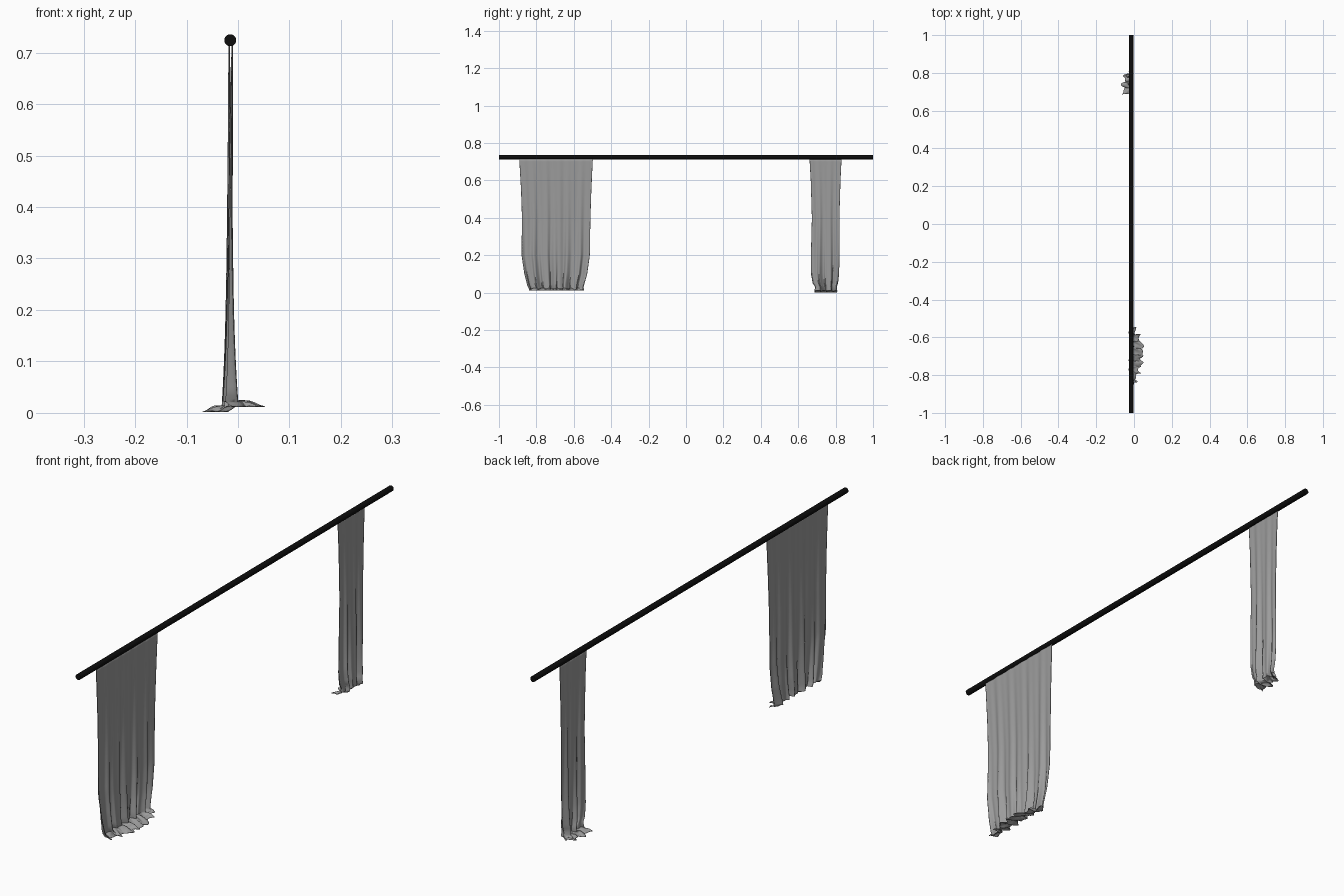
import bpy, bmesh, math

if "Cube" in bpy.data.objects:
    bpy.data.objects.remove(bpy.data.objects["Cube"])

def material(name, value):
    m = bpy.data.materials.new(name)
    m.diffuse_color = (value, value, value, 1)
    m.use_nodes = True
    m.node_tree.nodes["Principled BSDF"].inputs["Base Color"].default_value = m.diffuse_color
    return m

black = material("black metal", 0.004)
grey = material("grey cloth", 0.33)

ROD_X, ROD_Z, ROD_R = -0.015, 0.724, 0.0115

# Rod with flat ends
bpy.ops.mesh.primitive_cylinder_add(vertices=32, radius=ROD_R, depth=2,
                                    location=(ROD_X, 0, ROD_Z), rotation=(math.pi / 2, 0, 0))
rod = bpy.context.object
rod.name = "curtain_rod"
rod.data.materials.append(black)
bpy.ops.object.shade_smooth_by_angle(angle=math.radians(40))

def interp(profile, z):
    """Left and right edge of the cloth at height z; profile runs downward."""
    for (z0, a0, b0), (z1, a1, b1) in zip(profile, profile[1:]):
        if z >= z1:
            k = (z0 - z) / (z0 - z1)
            k = max(0, min(1, k))
            return a0 + (a1 - a0) * k, b0 + (b1 - b0) * k
    return profile[-1][1:]

def curtain(name, profile, top_x, mid_x, floor, side, reach, folds, phase, cols):
    """Hanging sheet that gathers downward and spills over the floor toward side."""
    bm = bmesh.new()
    drop_rows, spill_rows = 48, 10
    grid = []
    for r in range(drop_rows + spill_rows + 1):
        s = max(0, (r - drop_rows) / spill_rows)       # progress along the spill
        t = min(1, r / drop_rows)                      # progress down the drop
        t = 1 - (1 - t) ** 1.3
        row = []
        for c in range(cols + 1):
            u = c / cols
            z = 0.72 + (floor + 0.012 - 0.72) * t
            a, b = interp(profile, z)
            ang = 2 * math.pi * folds * u + phase
            # folds are shallow at the rod and deep near the hem
            amp = 0.0008 + 0.006 * t + 0.008 * t ** 6
            wave = 0.6 * math.sin(ang + 0.8 * t) + 0.4 * math.sin(1.73 * ang + 2 - 1.5 * t)
            x = top_x + (mid_x - top_x) * min(1, t * 2) + amp * wave
            y = a + (b - a) * u + 0.004 * t ** 4 * math.sin(1.4 * ang)
            # scalloped spill at the hem
            length = reach(u) * (0.8 + 0.2 * abs(math.sin(ang * 0.5)))
            x += side * length * s
            bump = 0.005 * math.sin(s * math.pi) * (1 + math.sin(ang * 1.3 + 4 * s))
            z += -0.011 * math.sin(min(1, s * 1.5) * math.pi / 2) + bump
            y += 0.005 * s * math.sin(ang * 1.2)
            row.append(bm.verts.new((x, y, z)))
        grid.append(row)
    for r0, r1 in zip(grid, grid[1:]):
        for c in range(cols):
            bm.faces.new((r0[c], r1[c], r1[c + 1], r0[c + 1]))
    me = bpy.data.meshes.new(name)
    bm.to_mesh(me)
    bm.free()
    ob = bpy.data.objects.new(name, me)
    bpy.context.collection.objects.link(ob)
    me.materials.append(grey)
    thick = ob.modifiers.new("cloth thickness", 'SOLIDIFY')
    thick.thickness = 0.0015
    thick.offset = 0
    bpy.context.view_layer.objects.active = ob
    ob.select_set(True)
    bpy.ops.object.shade_smooth_by_angle(angle=math.radians(50))
    ob.select_set(False)

rod.select_set(False)

# Wide curtain, spilling toward +x, deepest on its inner half
curtain("wide_curtain",
        [(0.72, -0.892, -0.498), (0.55, -0.882, -0.506), (0.4, -0.877, -0.511),
         (0.2, -0.88, -0.514), (0.1, -0.866, -0.528), (0.04, -0.852, -0.545),
         (0.02, -0.842, -0.55)],
        -0.011, -0.015, 0.011, 1,
        lambda u: 0.022 + 0.042 * math.sin(math.pi * min(1, max(0, u * 1.15 - 0.1))) ** 0.7,
        6, 0.6, 120)

# Narrow curtain, spilling toward -x on its inner side
curtain("narrow_curtain",
        [(0.72, 0.66, 0.832), (0.6, 0.667, 0.826), (0.4, 0.673, 0.82),
         (0.2, 0.668, 0.822), (0.1, 0.668, 0.82), (0.05, 0.677, 0.815),
         (0.03, 0.69, 0.808), (0.012, 0.686, 0.812)],
        -0.017, -0.017, 0.001, -1,
        lambda u: 0.038 if u < 0.65 else 0.038 - 0.075 * (u - 0.65),
        3, 2.0, 60)
